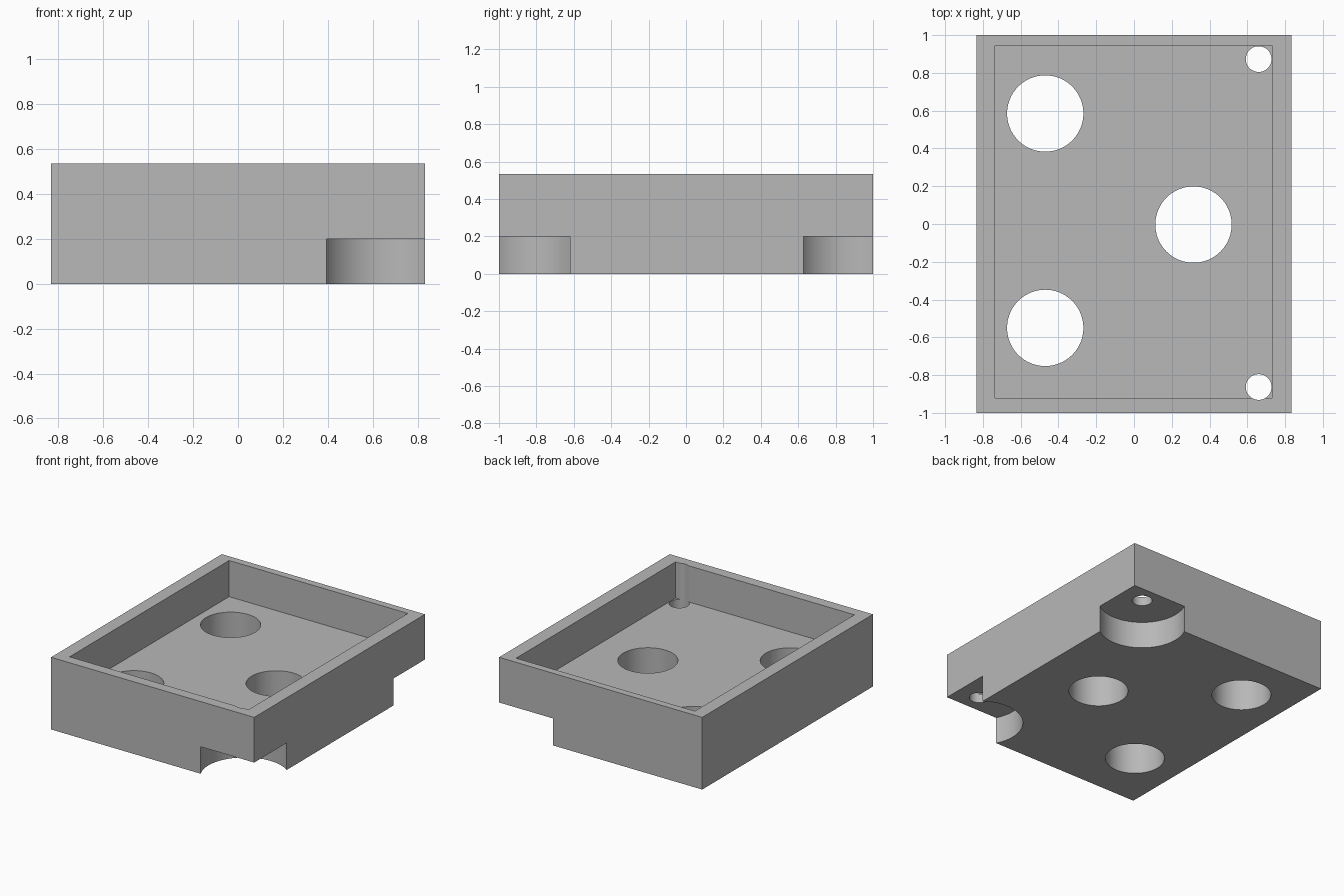
import bpy
import math

if "Cube" in bpy.data.objects:
    bpy.data.objects.remove(bpy.data.objects["Cube"], do_unlink=True)

HALF_X, HEIGHT, FLOOR, NOTCH = 0.833, 0.535, 0.267, 0.2

# Single grey material
grey = bpy.data.materials.new("plain grey")
grey.use_nodes = True
colour = (0.48, 0.48, 0.48, 1.0)
grey.diffuse_color = colour
grey.node_tree.nodes["Principled BSDF"].inputs["Base Color"].default_value = colour


def box(name, low, high):
    centre = [(a + b) / 2 for a, b in zip(low, high)]
    bpy.ops.mesh.primitive_cube_add(size=1, location=centre)
    obj = bpy.context.object
    obj.name = name
    obj.scale = [b - a for a, b in zip(low, high)]
    bpy.ops.object.transform_apply(location=True, rotation=False, scale=True)
    obj.data.materials.append(grey)
    return obj


def cylinder(name, x, y, radius, low, high):
    bpy.ops.mesh.primitive_cylinder_add(
        vertices=96, radius=radius, depth=high - low,
        location=(x, y, (low + high) / 2))
    obj = bpy.context.object
    obj.name = name
    obj.data.materials.append(grey)
    return obj


def cut(target, cutter):
    cutter.hide_render = True
    bpy.ops.object.select_all(action="DESELECT")
    target.select_set(True)
    bpy.context.view_layer.objects.active = target
    mod = target.modifiers.new("cut", "BOOLEAN")
    mod.operation = "DIFFERENCE"
    mod.solver = "EXACT"
    mod.object = cutter
    bpy.ops.object.modifier_apply(modifier=mod.name)
    bpy.data.objects.remove(cutter, do_unlink=True)


# Outer block
tray = box("tray", (-HALF_X, -1, 0), (HALF_X, 1, HEIGHT))

# Open recess in the top
cut(tray, box("recess_cutter", (-0.735, -0.922, FLOOR), (0.731, 0.946, 1)))

# Three large through holes
for x, y in ((-0.47, 0.585), (-0.47, -0.55), (0.315, -0.003)):
    cut(tray, cylinder("large_hole_cutter", x, y, 0.202, -0.5, 1))

# Round corner notches underneath, each with a screw hole
for y in (0.873, -0.863):
    cut(tray, cylinder("notch_cutter", 0.66, y, 0.299, -0.5, NOTCH))
    cut(tray, cylinder("screw_hole_cutter", 0.66, y, 0.068, -0.5, 1))

# Smooth hole walls with crisp edges
bpy.ops.object.select_all(action="DESELECT")
tray.select_set(True)
bpy.context.view_layer.objects.active = tray
bpy.ops.object.shade_smooth_by_angle(angle=math.radians(20))
